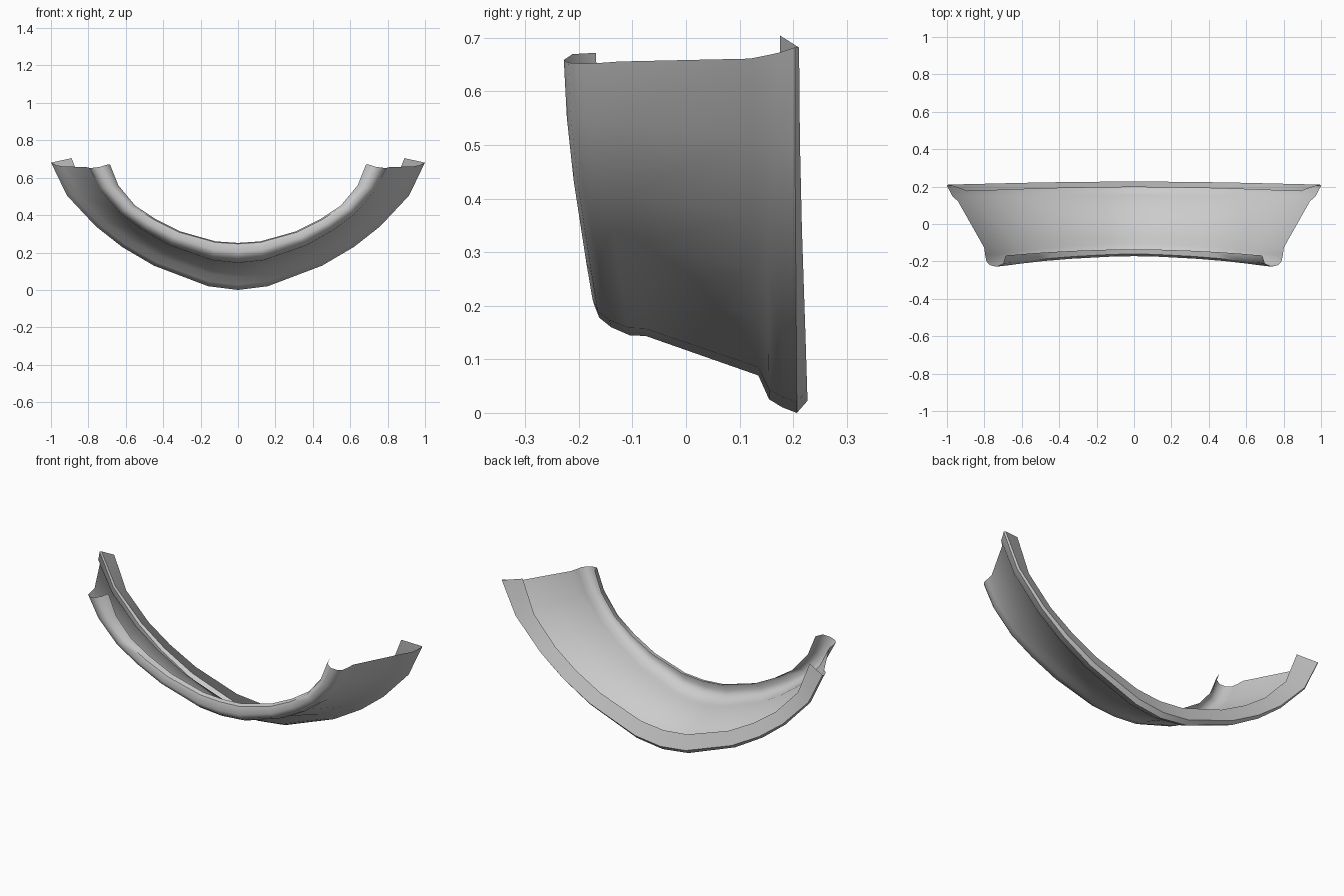
import bpy, bmesh
from mathutils import Vector

if "Cube" in bpy.data.objects:
    bpy.data.objects.remove(bpy.data.objects["Cube"])

# Half of the outer (rear, low) and inner (front lip) arcs in the front view,
# with the blend from the centre section to the end section: ox, oz, ix, iz, w
STATIONS = [
    (0.0, 0.0, 0.0, 0.254, 0.0),
    (0.16, 0.02, 0.12, 0.262, 0.05),
    (0.45, 0.13, 0.31, 0.315, 0.25),
    (0.62, 0.23, 0.44, 0.38, 0.45),
    (0.76, 0.34, 0.55, 0.452, 0.67),
    (0.915, 0.505, 0.64, 0.56, 0.9),
    (1.0, 0.682, 0.685, 0.672, 1.0),
]

# Cross-section from front lip to rear lip:
# centre y, centre fraction, end y, end fraction, z offset at the end edge
SECTION = [
    (-0.135, 0.99, -0.168, 1.00, 0.000),
    (-0.160, 0.97, -0.212, 0.95, -0.003),
    (-0.172, 0.80, -0.228, 0.84, -0.015),
    (-0.162, 0.70, -0.220, 0.73, -0.021),
    (-0.140, 0.63, -0.200, 0.67, -0.023),
    (-0.105, 0.57, -0.168, 0.65, -0.023),
    (-0.075, 0.565, -0.125, 0.63, -0.020),
    (0.135, 0.275, 0.120, 0.19, -0.019),
    (0.155, 0.10, 0.150, 0.09, -0.014),
    (0.180, 0.04, 0.175, 0.05, -0.009),
    (0.207, 0.00, 0.203, 0.00, 0.000),
    (0.227, 0.09, 0.211, 0.02, 0.000),
    (0.197, 0.40, 0.175, 0.35, 0.026),
]


def section_row(bm, station, last):
    ox, oz, ix, iz, w = station
    row = []
    for yc, fc, ye, fe, dz in SECTION:
        f = fc + (fe - fc) * w
        row.append(bm.verts.new(Vector((
            ox + (ix - ox) * f,
            yc + (ye - yc) * w,
            oz + (iz - oz) * f + (dz if last else 0)))))
    return row


# Curved flared strip with rolled front lip and folded rear flange
bm = bmesh.new()
rows = [section_row(bm, s, i == len(STATIONS) - 1) for i, s in enumerate(STATIONS)]
for a, b in zip(rows, rows[1:]):
    for j in range(len(SECTION) - 1):
        bm.faces.new((a[j], a[j + 1], b[j + 1], b[j]))

# Mirrored left half
geom = bm.verts[:] + bm.edges[:] + bm.faces[:]
bmesh.ops.mirror(bm, geom=geom, axis='X', merge_dist=0.001)
bmesh.ops.remove_doubles(bm, verts=bm.verts, dist=0.0005)
bmesh.ops.recalc_face_normals(bm, faces=bm.faces)
# Outside of the strip faces down
if sum(f.normal.z * f.calc_area() for f in bm.faces) > 0:
    bmesh.ops.reverse_faces(bm, faces=bm.faces)

mesh = bpy.data.meshes.new("flared_arch_trim")
bm.to_mesh(mesh)
bm.free()
trim = bpy.data.objects.new("flared_arch_trim", mesh)
bpy.context.collection.objects.link(trim)
bpy.context.view_layer.objects.active = trim
trim.select_set(True)
bpy.ops.object.shade_smooth_by_angle(angle=0.87)
